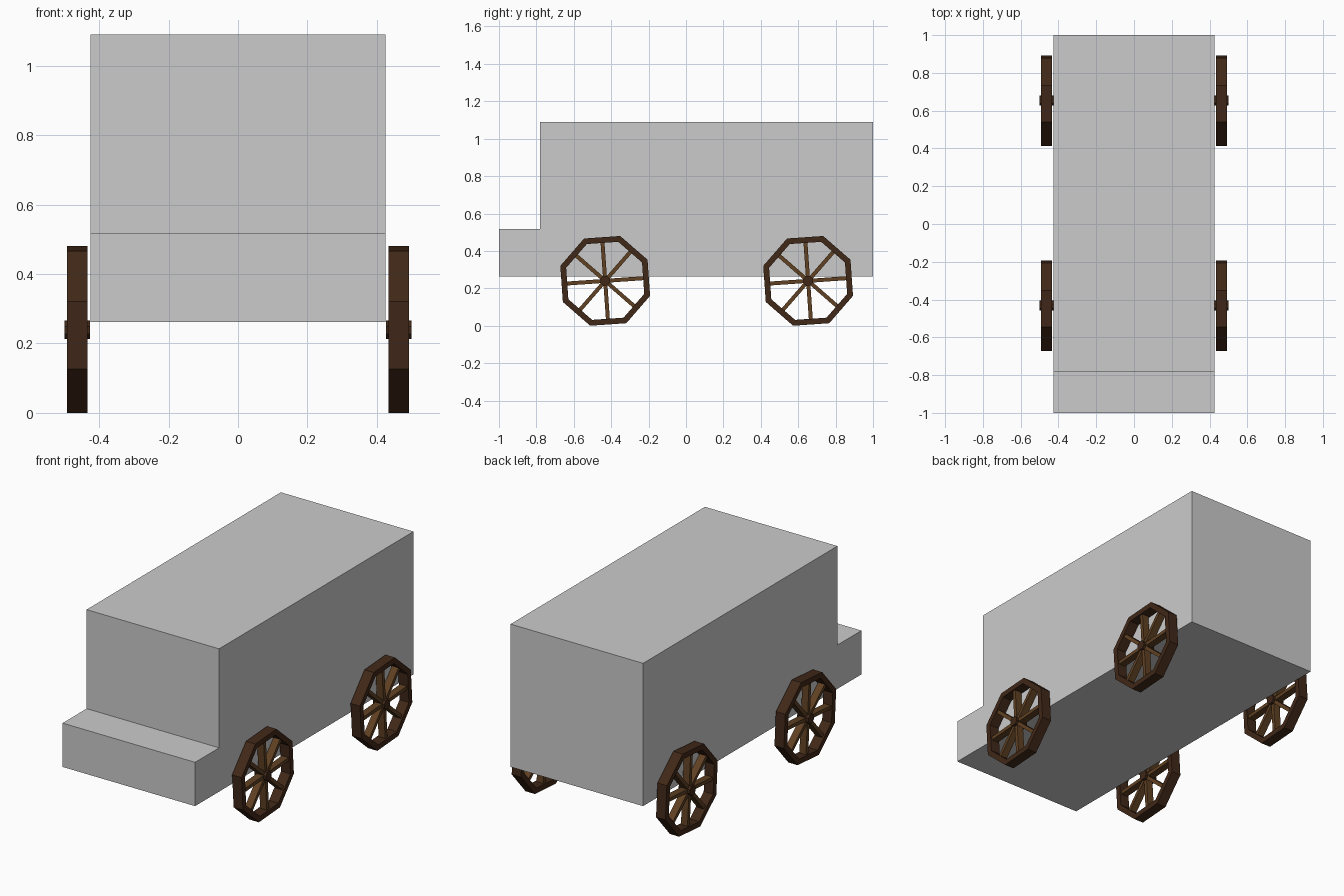
import bpy, bmesh
from math import cos, sin, radians
from mathutils import Matrix, Vector

if "Cube" in bpy.data.objects:
    bpy.data.objects.remove(bpy.data.objects["Cube"])

TILT = radians(4)        # wheel rotation seen from the side
STEP = radians(45)


def material(name, color):
    m = bpy.data.materials.new(name)
    m.diffuse_color = (*color, 1)
    m.use_nodes = True
    m.node_tree.nodes["Principled BSDF"].inputs["Base Color"].default_value = m.diffuse_color
    return m


def make_object(name, bm, mat=None):
    bmesh.ops.recalc_face_normals(bm, faces=bm.faces)
    me = bpy.data.meshes.new(name)
    bm.to_mesh(me)
    bm.free()
    if mat:
        me.materials.append(mat)
    ob = bpy.data.objects.new(name, me)
    bpy.context.collection.objects.link(ob)
    return ob


def ring(bm, x, r):
    """Octagon of vertices in the side plane, corners between the spokes."""
    return [bm.verts.new((x, r * cos(TILT + STEP * (i + .5)),
                          r * sin(TILT + STEP * (i + .5)))) for i in range(8)]


def bridge(bm, a, b):
    for i in range(8):
        j = (i + 1) % 8
        bm.faces.new((a[i], a[j], b[j], b[i]))


def place(ob, y, side):
    ob.location = (side * 0.463, y, 0.24)


dark = material("dark_wood", (0.052, 0.021, 0.009))
light = material("spoke_wood", (0.115, 0.052, 0.016))

# Body: stepped side profile extruded across the width
bm = bmesh.new()
profile = [(-1, .262), (1, .262), (1, 1.09), (-.78, 1.09), (-.78, .516), (-1, .516)]
face = bm.faces.new([bm.verts.new((-.425, y, z)) for y, z in profile])
ext = bmesh.ops.extrude_face_region(bm, geom=[face])["geom"]
bmesh.ops.translate(bm, vec=(.85, 0, 0),
                    verts=[v for v in ext if isinstance(v, bmesh.types.BMVert)])
make_object("wagon_body", bm)


def build_wheel(label, y, side):
    # Octagonal rim
    bm = bmesh.new()
    loops = [ring(bm, x, r) for x, r in
             ((-.03, .253), (.03, .253), (.03, .220), (-.03, .220))]
    for k in range(4):
        bridge(bm, loops[k], loops[(k + 1) % 4])
    place(make_object(label + "_rim", bm, dark), y, side)

    # Hub
    bm = bmesh.new()
    a, b = ring(bm, -.037, .028), ring(bm, .037, .028)
    bridge(bm, a, b)
    bm.faces.new(a)
    bm.faces.new(b)
    place(make_object(label + "_hub", bm, dark), y, side)

    # Eight spokes
    bm = bmesh.new()
    for i in range(8):
        m = (Matrix.Rotation(TILT + STEP * i, 4, 'X')
             @ Matrix.Translation(Vector((0, .113, 0)))
             @ Matrix.Diagonal((.042, .19, .021, 1)))
        bmesh.ops.create_cube(bm, size=1, matrix=m)
    place(make_object(label + "_spokes", bm, light), y, side)


# Four wheels
for end, y in (("front", -.432), ("back", .653)):
    for name, side in (("left", -1), ("right", 1)):
        build_wheel(f"{end}_{name}_wheel", y, side)
